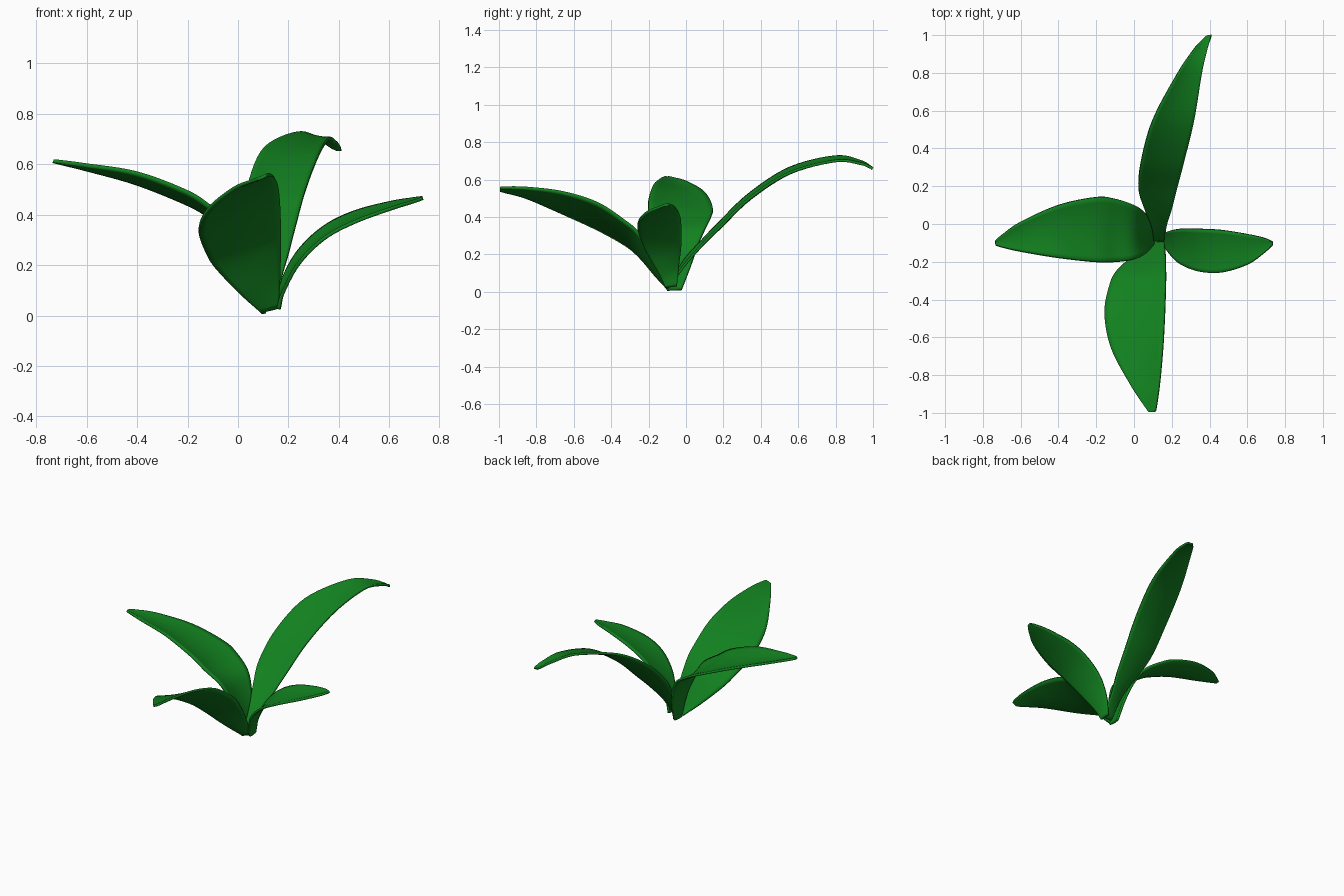
import bpy
from mathutils import Vector

if "Cube" in bpy.data.objects:
    bpy.data.objects.remove(bpy.data.objects["Cube"])

mat = bpy.data.materials.new("leaf_green")
mat.diffuse_color = (0.006, 0.22, 0.014, 1)
mat.use_nodes = True
mat.node_tree.nodes["Principled BSDF"].inputs["Base Color"].default_value = mat.diffuse_color


def spline(pts, n):
    """Catmull-Rom samples through the control points."""
    p = [2 * pts[0] - pts[1]] + pts + [2 * pts[-1] - pts[-2]]
    out = []
    for i in range(len(pts) - 1):
        a, b, c, d = p[i:i + 4]
        for k in range(n):
            t = k / n
            out.append(0.5 * (2 * b + (c - a) * t + (2 * a - 5 * b + 4 * c - d) * t ** 2
                              + (3 * b - a - 3 * c + d) * t ** 3))
    return out + [pts[-1]]


def leaf(name, place, stations, cup, cols=12, n=6):
    """stations: (reach, edge1 side, edge1 z, edge2 side, edge2 z)."""
    e1 = spline([Vector(place(u, a, az)) for u, a, az, b, bz in stations], n)
    e2 = spline([Vector(place(u, b, bz)) for u, a, az, b, bz in stations], n)
    mid = [(a + b) / 2 for a, b in zip(e1, e2)]
    rows, verts, faces = len(mid), [], []
    for i in range(rows):
        tan = mid[min(i + 1, rows - 1)] - mid[max(i - 1, 0)]
        across = e2[i] - e1[i]
        down = tan.cross(across).normalized()
        if down.z > 0:
            down = -down
        for j in range(cols + 1):
            v = j / cols
            verts.append(e1[i] + across * v
                         + down * cup * across.length * 2 * v * (1 - v))
    w = cols + 1
    for i in range(rows - 1):
        for j in range(cols):
            q = i * w + j
            faces.append((q, q + 1, q + w + 1, q + w))
    me = bpy.data.meshes.new(name)
    me.from_pydata(verts, [], faces)
    if me.polygons[len(faces) // 2].normal.z < 0:
        me.flip_normals()
    me.materials.append(mat)
    ob = bpy.data.objects.new(name, me)
    bpy.context.collection.objects.link(ob)
    # thin blade with a little thickness
    s = ob.modifiers.new("thickness", 'SOLIDIFY')
    s.thickness, s.offset = 0.014, 0
    bpy.context.view_layer.objects.active = ob
    ob.select_set(True)
    bpy.ops.object.shade_smooth_by_angle(angle=0.7)
    ob.select_set(False)


# left leaf, reaching to -x, rolled down on its back edge
leaf("left_leaf", lambda u, s, z: (-u, s, z), [
    (-.105, -.025, .01, -.10, .007), (-.09, .02, .125, -.125, .13),
    (-.055, .06, .24, -.16, .25), (.0, .10, .335, -.187, .355),
    (.10, .133, .405, -.20, .425), (.20, .142, .455, -.20, .49),
    (.40, .10, .53, -.178, .565), (.60, .01, .585, -.145, .597),
    (.70, -.06, .606, -.122, .61), (.733, -.09, .613, -.112, .613)], .15)

# back leaf, reaching to +y and arching over
leaf("back_leaf", lambda u, s, z: (s, u, z), [
    (-.09, .105, .03, .165, .03), (-.01, .09, .165, .172, .14),
    (.08, .055, .267, .20, .245), (.185, .025, .377, .227, .35),
    (.34, .04, .525, .268, .50), (.555, .102, .663, .32, .637),
    (.80, .233, .724, .36, .70), (.93, .32, .70, .39, .686),
    (.985, .37, .67, .406, .667), (.998, .39, .66, .41, .658)], .1)

# right leaf, the shortest, reaching to +x
leaf("right_leaf", lambda u, s, z: (u, s, z), [
    (.16, -.05, .03, -.11, .025), (.178, -.04, .14, -.14, .09),
    (.24, -.027, .255, -.207, .205), (.34, -.027, .35, -.25, .305),
    (.46, -.033, .41, -.257, .37), (.60, -.055, .447, -.215, .422),
    (.69, -.075, .462, -.152, .45), (.733, -.095, .468, -.112, .465)], .1)

# front leaf, reaching to -y, rolled down on its left edge
leaf("front_leaf", lambda u, s, z: (s, -u, z), [
    (.095, .09, .015, .16, .03), (.16, .01, .085, .166, .17),
    (.25, -.09, .19, .168, .31), (.33, -.13, .255, .167, .38),
    (.475, -.155, .335, .162, .475), (.66, -.12, .42, .152, .533),
    (.85, -.02, .502, .135, .556), (.97, .06, .535, .118, .558),
    (.995, .08, .542, .11, .555)], .06)
